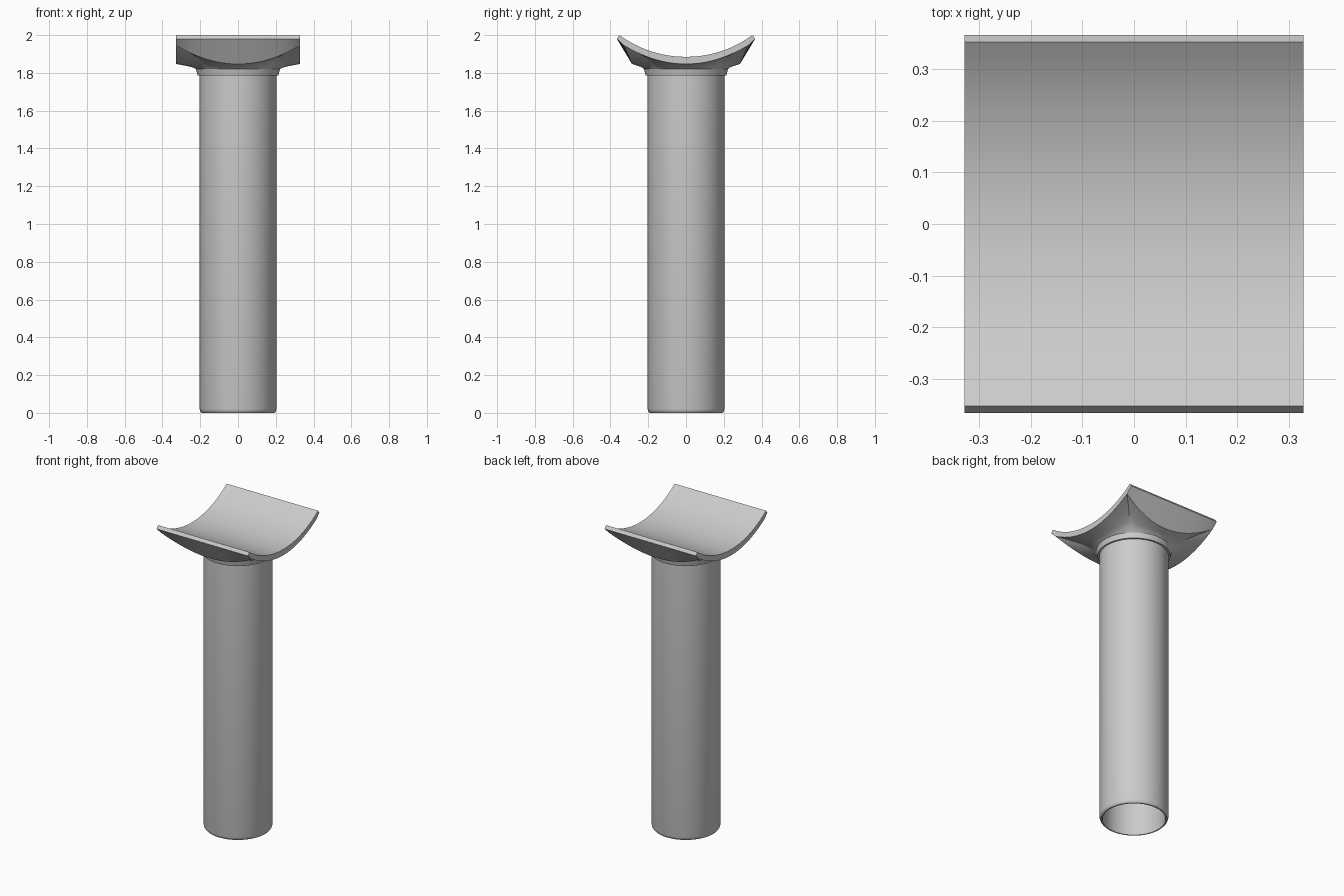
import bpy, bmesh
from math import atan2, cos, sin, sqrt, pi, radians

cube = bpy.data.objects.get("Cube")
if cube:
    bpy.data.objects.remove(cube)

grey = bpy.data.materials.new("plain grey")
grey.use_nodes = True
COLOUR = (0.6, 0.6, 0.6, 1)
grey.diffuse_color = COLOUR
grey.node_tree.nodes["Principled BSDF"].inputs["Base Color"].default_value = COLOUR

HALF_X, ARC_Z = 0.328, 2.481      # half width and arc centre height
R_IN, R_OUT = 0.596, 0.62         # cradle radii
N = 24                            # segments per side of the saddle


def arc(y, r):
    return ARC_Z - sqrt(r * r - y * y)


def finish(bm, name):
    bmesh.ops.remove_doubles(bm, verts=bm.verts, dist=0.0005)
    bmesh.ops.recalc_face_normals(bm, faces=bm.faces)
    mesh = bpy.data.meshes.new(name)
    bm.to_mesh(mesh)
    bm.free()
    mesh.materials.append(grey)
    ob = bpy.data.objects.new(name, mesh)
    bpy.context.collection.objects.link(ob)
    bpy.ops.object.select_all(action='DESELECT')
    ob.select_set(True)
    bpy.context.view_layer.objects.active = ob
    bpy.ops.object.shade_smooth_by_angle(angle=radians(28))


def bridge(bm, rings):
    for a, b in zip(rings, rings[1:]):
        for i in range(len(a)):
            j = (i + 1) % len(a)
            bm.faces.new((a[i], a[j], b[j], b[i]))


def saddle_column(side, u):
    """Points from the cradle rim down to the collar, at u along one side."""
    if side % 2 == 0:             # curved end faces
        y = 0.366 * u
        pts = [(HALF_X, 0.352 * u, arc(0.352 * u, R_IN)),
               (HALF_X, y, arc(y, R_OUT)),
               (HALF_X, 0.328 * u, 1.847 + 0.098 * u * u)]
    else:                         # sloping long faces
        x = -HALF_X * u
        pts = [(x, 0.352, arc(0.352, R_IN)), (x, 0.366, arc(0.366, R_OUT)),
               (x, 0.286 + 0.042 * u * u, 1.847 + 0.098 * u * u)]
    # trumpet flare from the lower edge in to the round collar
    lx, ly, lz = pts[-1]
    a = atan2(ly, lx)
    cx, cy = 0.222 * cos(a), 0.222 * sin(a)
    for k in range(7, -1, -1):
        t = k / 8
        pts.append((cx + (lx - cx) * t, cy + (ly - cy) * t,
                    1.82 + (lz - 1.82) * t ** 0.65))
    for r in (0.214, 0.19):
        pts.append((r * cos(a), r * sin(a), 1.787))
    if side >= 2:
        pts = [(-x, -y, z) for x, y, z in pts]
    return pts


# Saddle: cradle, end faces and flare
bm = bmesh.new()
columns = [saddle_column(s, -1 + 2 * i / N) for s in range(4) for i in range(N)]
rings = [[bm.verts.new(c[k]) for c in columns] for k in range(len(columns[0]))]
bridge(bm, rings)
rim = rings[0]
right = rim[:N + 1]
left = [rim[(3 * N - i) % (4 * N)] for i in range(N + 1)]
for i in range(N):
    bm.faces.new((right[i], right[i + 1], left[i + 1], left[i]))
bm.faces.new(rings[-1])
finish(bm, "saddle")

# Hollow post with a rounded foot
bm = bmesh.new()
profile = [(0.203, 1.79), (0.203, 0.02), (0.2, 0.008), (0.193, 0),
           (0.186, 0), (0.183, 0.01), (0.183, 1.79)]
rings = [[bm.verts.new((r * cos(2 * pi * i / 64), r * sin(2 * pi * i / 64), z))
          for i in range(64)] for r, z in profile]
bridge(bm, rings)
finish(bm, "post")
